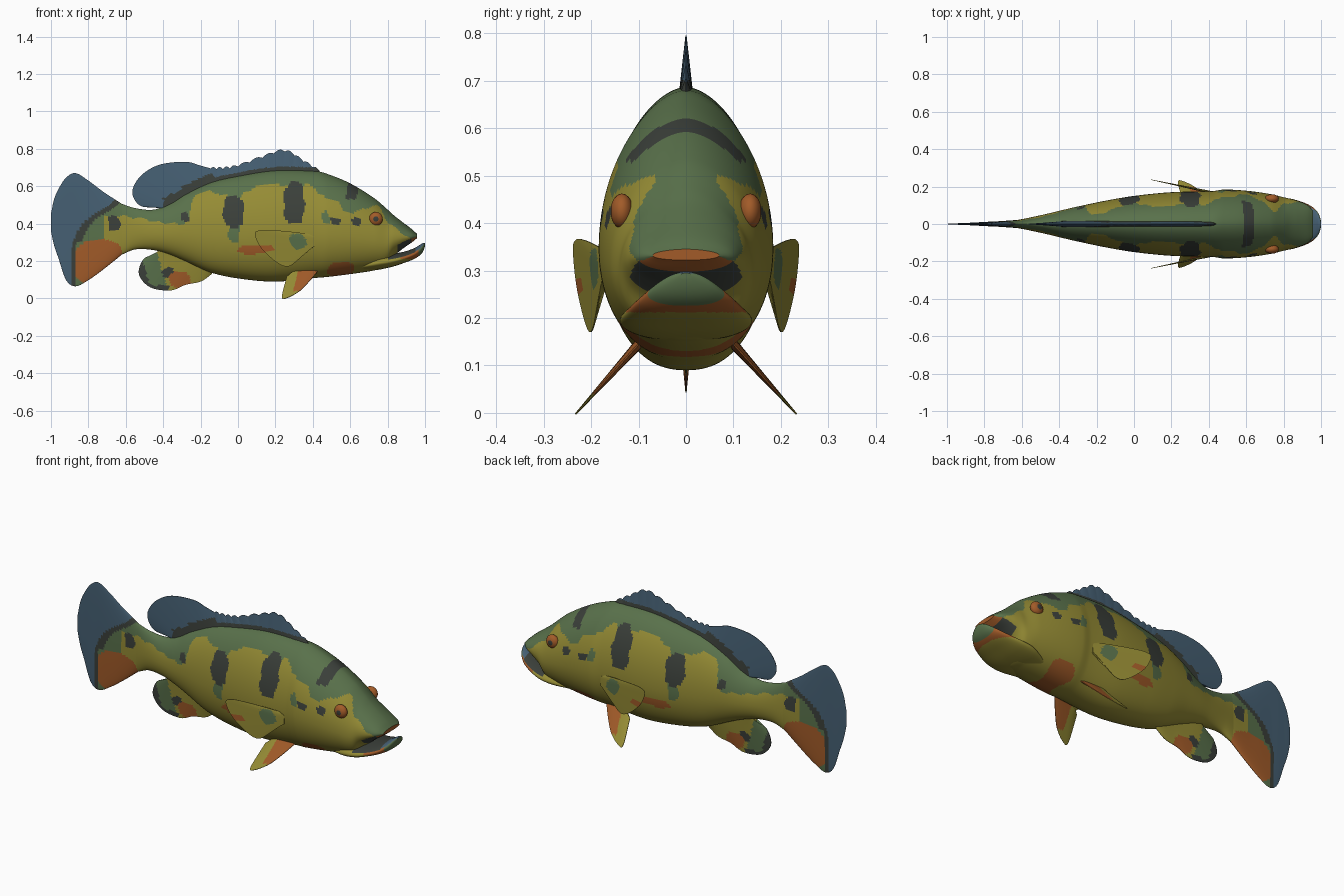
import bpy, math
from mathutils import Vector

if "Cube" in bpy.data.objects:
    bpy.data.objects.remove(bpy.data.objects["Cube"])

# ---------- colours ----------
COLOURS = [("olive yellow", (0.30, 0.26, 0.035)), ("moss green", (0.10, 0.165, 0.07)),
           ("charcoal", (0.043, 0.05, 0.042)), ("rust orange", (0.36, 0.105, 0.022)),
           ("slate blue", (0.06, 0.115, 0.17))]
YELLOW, GREEN, DARK, ORANGE, BLUE = range(5)
MATS = []
for label, rgb in COLOURS:
    m = bpy.data.materials.new(label)
    m.diffuse_color = (*rgb, 1)
    m.use_nodes = True
    m.node_tree.nodes["Principled BSDF"].inputs["Base Color"].default_value = m.diffuse_color
    MATS.append(m)


# ---------- helpers ----------
def smooth(pts, t):
    """Smooth value(s) through sorted rows whose first entry is the key."""
    if t <= pts[0][0]:
        return pts[0][1:]
    for i in range(len(pts) - 1):
        a, b = pts[i], pts[i + 1]
        if t <= b[0]:
            o, e = pts[max(i - 1, 0)], pts[min(i + 2, len(pts) - 1)]
            d = b[0] - a[0]
            s = (t - a[0]) / d
            out = []
            for k in range(1, len(a)):
                ma = (b[k] - o[k]) / (b[0] - o[0]) * d
                mb = (e[k] - a[k]) / (e[0] - a[0]) * d
                out.append((2*s**3 - 3*s*s + 1)*a[k] + (s**3 - 2*s*s + s)*ma
                           + (3*s*s - 2*s**3)*b[k] + (s**3 - s*s)*mb)
            return out
    return pts[-1][1:]


def loft(name, rings, colour):
    """Skin closed rings of points; colour(centre, normal) picks the material."""
    n = len(rings[0])
    verts = [p for r in rings for p in r]
    faces = [(i*n + j, i*n + (j + 1) % n, (i + 1)*n + (j + 1) % n, (i + 1)*n + j)
             for i in range(len(rings) - 1) for j in range(n)]
    faces += [tuple(reversed(range(n))), tuple(range(len(verts) - n, len(verts)))]
    me = bpy.data.meshes.new(name)
    me.from_pydata(verts, [], faces)
    ob = bpy.data.objects.new(name, me)
    bpy.context.collection.objects.link(ob)
    for m in MATS:
        me.materials.append(m)
    for f in me.polygons:
        f.material_index = colour(f.center, f.normal)
    bpy.ops.object.select_all(action='DESELECT')
    ob.select_set(True)
    bpy.context.view_layer.objects.active = ob
    bpy.ops.object.mode_set(mode='EDIT')
    bpy.ops.mesh.select_all(action='SELECT')
    bpy.ops.mesh.normals_make_consistent(inside=False)
    bpy.ops.object.mode_set(mode='OBJECT')
    bpy.ops.object.shade_smooth_by_angle(angle=math.radians(40))
    return ob


def trunk(name, rows, steps, sides, colour):
    """Loft along x from rows of (x, top, bottom, half width)."""
    rings = []
    for i in range(steps + 1):
        x = rows[0][0] + (rows[-1][0] - rows[0][0]) * i / steps
        top, bot, w = smooth(rows, x)
        mid = bot + 0.42 * (top - bot)
        ring = []
        for j in range(sides):
            a = 2 * math.pi * j / sides
            c, s = math.cos(a), math.sin(a)
            y = math.copysign(abs(c) ** (1.15 if s > 0 else 0.85), c) * w
            ring.append(Vector((x, y, mid + s * ((top - mid) if s > 0 else (mid - bot)))))
        rings.append(ring)
    return loft(name, rings, colour)


def fin(name, base, tip, thick, colour, place, nu=60, nv=14, wave=0.0):
    """Tapered blade between a base curve and a tip curve, both (x, z)."""
    def keyed(pts):
        return [(i / (len(pts) - 1), *p) for i, p in enumerate(pts)]
    kb, kt = keyed(base), keyed(tip)
    rings, shade = [], {}
    for i in range(nu + 1):
        u = i / nu
        b, t = Vector(smooth(kb, u)), Vector(smooth(kt, u))
        t.y += wave * abs(math.sin(u * math.pi * 12))
        ring = []
        for side in (1, -1):
            for k in (range(nv + 1) if side > 0 else range(nv, -1, -1)):
                v = k / nv
                p = b.lerp(t, v)
                ring.append(place(p.x, p.y, side * (thick * (1 - v) + 0.0012)))
        rings.append(ring)
    return loft(name, rings, colour)


def inside(p, spots):
    """Colour of the first oval (x, z, rx, rz, colour) holding p, else None."""
    for x, z, rx, rz, c in spots:
        dx = (p.x - x + 0.006 * math.sin(p.z * 60)) / rx
        if abs(dx) ** 2.6 + abs((p.z - z) / rz) ** 2.6 < 1:
            return c
    return None


# ---------- body ----------
BODY = [(-0.62, .505, .235, .022), (-0.55, .483, .262, .036), (-0.45, .475, .258, .058),
        (-0.36, .51, .232, .08), (-0.28, .56, .198, .098), (-0.15, .62, .14, .125),
        (0.0, .655, .107, .15), (0.2, .685, .09, .17), (0.42, .68, .11, .176),
        (0.48, .665, .115, .184), (0.6, .615, .13, .178), (0.73, .535, .15, .16),
        (0.8, .475, .17, .143), (0.835, .443, .225, .135), (0.88, .408, .265, .122),
        (0.93, .37, .30, .1), (0.957, .345, .322, .07)]
BACK_EDGE = [(-.62, .44), (-.5, .425), (-.4, .405), (-.27, .415), (-.24, .53), (-.18, .57),
             (-.08, .555), (0, .53), (.04, .57), (.15, .61), (.25, .605), (.38, .605),
             (.44, .56), (.48, .53), (.53, .53), (.56, .47), (.62, .46), (.7, .49),
             (.76, .485), (.8, .41), (.86, .365), (.91, .325), (.96, .29)]
BODY_SPOTS = [(-.665, .40, .032, .042, DARK), (-.025, .465, .055, .085, DARK),
              (.30, .51, .055, .115, DARK), (.52, .415, .03, .016, DARK),
              (.63, .412, .025, .02, DARK), (-.28, .435, .022, .025, DARK),
              (-.02, .35, .032, .05, GREEN), (.32, .305, .042, .042, GREEN),
              (.47, .43, .022, .035, GREEN), (.09, .262, .09, .025, ORANGE),
              (.55, .155, .07, .04, ORANGE)]


def body_colour(p, n):
    spot = inside(p, BODY_SPOTS)
    if spot is not None:
        return spot
    if p.x > 0.85 and n.z < -0.55:                      # roof of the mouth and lip
        return ORANGE if p.x > 0.925 else DARK
    if p.x > 0.955:
        return ORANGE
    if p.z > 0.53 and abs(p.x - 0.61 - 0.15 * (p.z - 0.57)) < 0.03:
        return DARK                                     # saddle across the nape
    return GREEN if p.z > smooth(BACK_EDGE, p.x)[0] + 0.006 * math.sin(p.x * 70) else YELLOW


trunk("body", BODY, 210, 110, body_colour)

# ---------- lower jaw ----------
JAW = [(0.66, .20, .15, .10), (0.75, .235, .155, .135), (0.82, .24, .168, .138),
       (0.88, .248, .187, .124), (0.94, .268, .21, .1), (0.975, .288, .233, .072),
       (0.992, .298, .255, .045), (1.0, .295, .28, .015)]


def jaw_colour(p, n):
    if n.z > 0.75 and p.x > 0.8:
        return BLUE if p.x > 0.95 else DARK
    if p.x > 0.965:
        return GREEN
    if p.x > 0.87 and p.z > 0.212:
        return ORANGE
    return GREEN if p.x > 0.8 and p.z > 0.235 else YELLOW


trunk("lower_jaw", JAW, 60, 64, jaw_colour)

# ---------- tail fin ----------
TAIL = [(-1.0, .45, .36, .001), (-0.985, .525, .29, .002), (-0.96, .585, .215, .003),
        (-0.92, .645, .10, .005), (-0.87, .67, .065, .007), (-0.8, .63, .098, .011),
        (-0.72, .57, .155, .015), (-0.62, .505, .235, .022)]
TAIL_EDGE = [(.07, -.89), (.13, -.89), (.29, -.885), (.41, -.82), (.5, -.69), (.6, -.6)]


def tail_colour(p, n):
    d = p.x - smooth(TAIL_EDGE, p.z)[0]
    if d < 0:
        return BLUE
    if d < (0.045 if p.z > 0.3 else 0.02):
        return DARK
    spot = inside(p, [BODY_SPOTS[0], (-.745, .19, .135, .125, ORANGE)])
    if spot is not None:
        return spot
    return YELLOW if p.x > -0.72 and 0.25 < p.z < 0.44 else GREEN


trunk("tail_fin", TAIL, 70, 100, tail_colour)


# ---------- fins on the centre line ----------
def median(x, z, off):
    return Vector((x, off, z))


def back_line(x):
    return smooth(BODY, x)[0]


spine_base = [(.43 - .096 * i, back_line(.43 - .096 * i) - 0.015) for i in range(7)]
fin("spiny_dorsal_fin", spine_base,
    [(.44, .675), (.35, .73), (.25, .785), (.13, .752), (0, .705), (-.08, .692), (-.15, .69)],
    0.014, lambda p, n: DARK if p.z < back_line(p.x) + 0.018 else BLUE, median,
    nu=144, wave=0.012)
fin("soft_dorsal_fin", [(-.11, .61), (-.2, .58), (-.27, .545), (-.33, .505), (-.38, .475)],
    [(-.11, .685), (-.2, .71), (-.28, .73), (-.42, .715), (-.52, .655), (-.565, .57),
     (-.525, .497), (-.43, .485)],
    0.017, lambda p, n: DARK if p.z < back_line(p.x) + 0.045 and p.x > -.4 else BLUE, median)


def anal_colour(p, n):
    spot = inside(p, [(-.31, .10, .055, .045, ORANGE), (-.37, .135, .03, .03, DARK)])
    if spot is not None:
        return spot
    edge = p.x + 0.3 * (p.z - 0.13)
    return DARK if edge < -.49 or (p.z < 0.07 and p.x < -.37) else GREEN if edge < -.4 else YELLOW


fin("anal_fin", [(-.14, .16), (-.22, .19), (-.3, .225), (-.38, .25), (-.42, .265)],
    [(-.14, .13), (-.2, .09), (-.28, .073), (-.36, .043), (-.47, .06), (-.53, .13),
     (-.505, .21), (-.44, .235)], 0.017, anal_colour, median)


# ---------- paired fins and eyes ----------
def pectoral_colour(p, n):
    spot = inside(p, [BODY_SPOTS[7], (.15, .265, .04, .02, ORANGE)])
    return YELLOW if spot is None else spot


def pelvic_colour(p, n):
    return ORANGE if p.x > 0.285 + 0.25 * p.z and p.z > 0.04 else YELLOW


def eye_colour(p, n):
    return DARK if math.hypot(p.x - 0.737, p.z - 0.425) < 0.014 else ORANGE


for side, word in ((-1, "right"), (1, "left")):
    fin(word + "_pectoral_fin", [(.41, .33), (.41, .28)],
        [(.38, .345), (.3, .355), (.2, .364), (.12, .365), (.09, .34), (.14, .25),
         (.26, .17), (.36, .245)], 0.006, pectoral_colour,
        lambda x, z, off: Vector((x, side * (.172 + (.4 - x) * .21 + off), z)))
    fin(word + "_pelvic_fin", [(.42, .165), (.29, .135)],
        [(.43, .15), (.38, .09), (.33, .04), (.265, .004), (.235, .008), (.26, .115)],
        0.006, pelvic_colour,
        lambda x, z, off: Vector((x, side * (.1 + (.145 - z) * .9 + off), z + off)))
    rings = []
    for i in range(1, 16):
        a = math.pi * i / 16
        rings.append([Vector((.737 + .037 * math.sin(a) * math.cos(b),
                              side * (.135 + .024 * math.cos(a)),
                              .425 + .037 * math.sin(a) * math.sin(b)))
                      for b in [2 * math.pi * k / 24 for k in range(24)]])
    loft(word + "_eye", rings, eye_colour)
